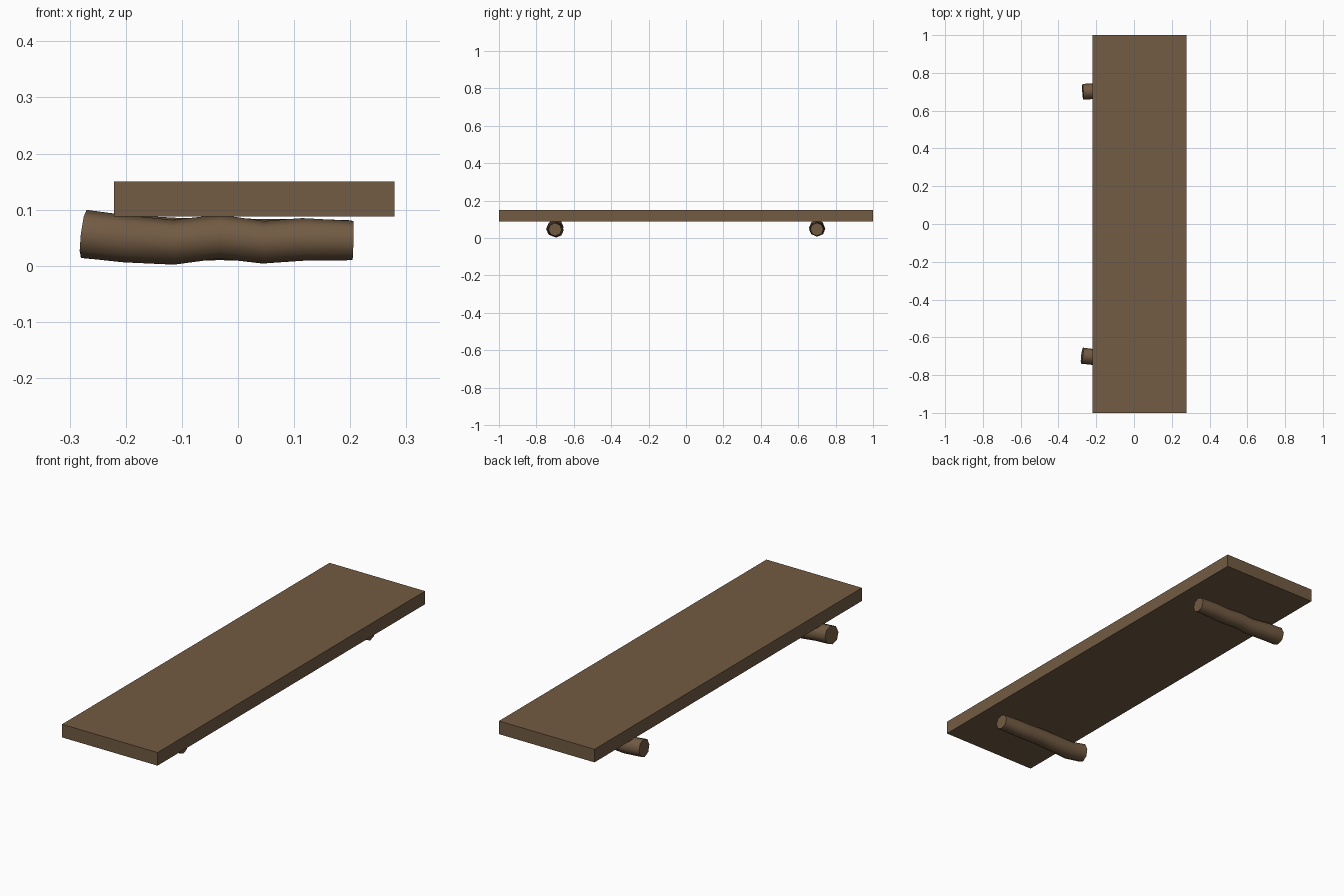
import bpy, bmesh, math
from mathutils import Vector

if "Cube" in bpy.data.objects:
    bpy.data.objects.remove(bpy.data.objects["Cube"])

wood = bpy.data.materials.new("brown_wood")
wood.diffuse_color = (0.168, 0.104, 0.056, 1)
wood.use_nodes = True
wood.node_tree.nodes["Principled BSDF"].inputs["Base Color"].default_value = wood.diffuse_color


def finish(name, bm):
    bmesh.ops.recalc_face_normals(bm, faces=bm.faces)
    me = bpy.data.meshes.new(name)
    bm.to_mesh(me)
    bm.free()
    me.materials.append(wood)
    ob = bpy.data.objects.new(name, me)
    bpy.context.collection.objects.link(ob)
    return ob


def log(name, y, path, sides=8):
    """Wavy branch: path rows are x, sideways offset, z, radius."""
    bm = bmesh.new()
    pts = [Vector((x, y + dy, z)) for x, dy, z, r in path]
    rings = []
    for i, p in enumerate(pts):
        # each ring faces along the local path direction
        t = (pts[min(i + 1, len(pts) - 1)] - pts[max(i - 1, 0)]).normalized()
        side = Vector((0, 0, 1)).cross(t).normalized()
        up = t.cross(side)
        ring = []
        for k in range(sides):
            a = 2 * math.pi * k / sides
            ring.append(bm.verts.new(p + path[i][3] * (side * math.cos(a) + up * math.sin(a))))
        rings.append(ring)
    for a, b in zip(rings, rings[1:]):
        for k in range(sides):
            j = (k + 1) % sides
            bm.faces.new((a[k], a[j], b[j], b[k])).smooth = True
    bm.faces.new(rings[0])
    bm.faces.new(rings[-1])
    return finish(name, bm)


# Flat plank
bm = bmesh.new()
bmesh.ops.create_cube(bm, size=1)
for v in bm.verts:
    v.co = (v.co.x * 0.5 + 0.029, v.co.y * 2, v.co.z * 0.062 + 0.119)
finish("shelf_board", bm)

# Supporting branches, the front one wavier
log("front_log", -0.70, [
    (-0.275, 0.003, 0.057, 0.043), (-0.200, -0.006, 0.048, 0.042),
    (-0.115, 0.006, 0.042, 0.040), (-0.033, -0.004, 0.052, 0.039),
    (0.045, 0.006, 0.042, 0.038), (0.115, -0.002, 0.047, 0.038),
    (0.205, 0.000, 0.045, 0.035)])
log("back_log", 0.70, [
    (-0.271, 0.000, 0.055, 0.042), (-0.190, 0.004, 0.049, 0.041),
    (-0.100, -0.004, 0.047, 0.038), (-0.033, 0.003, 0.048, 0.038),
    (0.045, -0.002, 0.046, 0.037), (0.115, 0.002, 0.047, 0.037),
    (0.203, 0.000, 0.046, 0.035)])
